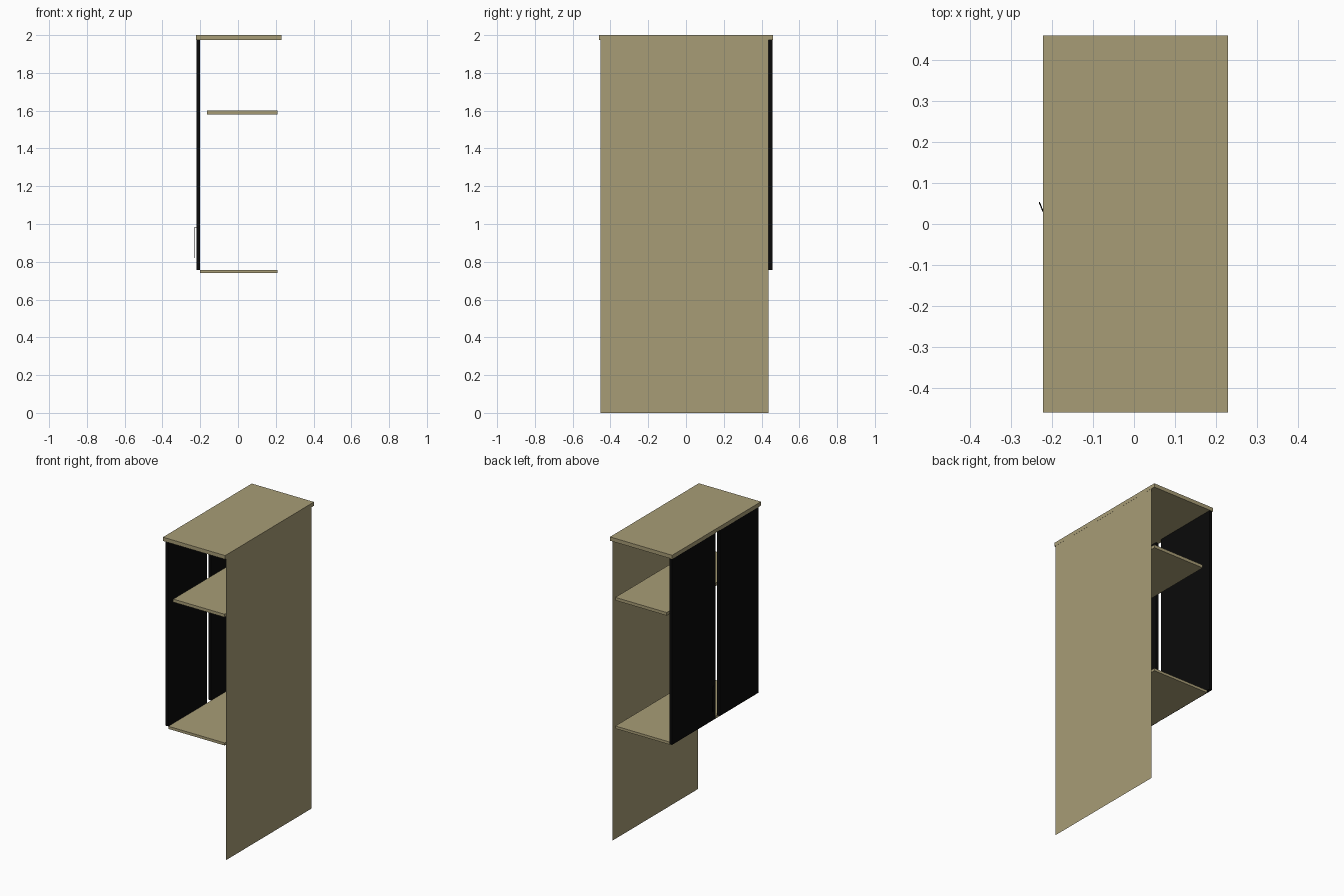
import bpy
from mathutils import Vector

default = bpy.data.objects.get("Cube")
if default:
    bpy.data.objects.remove(default, do_unlink=True)


def make_material(name, color):
    mat = bpy.data.materials.new(name)
    mat.use_nodes = True
    mat.diffuse_color = color
    mat.node_tree.nodes["Principled BSDF"].inputs["Base Color"].default_value = color
    return mat


tan = make_material("tan_wood", (0.39, 0.335, 0.182, 1))
black = make_material("black_lacquer", (0.003, 0.003, 0.003, 1))


def board(name, low, high, mat):
    """Box spanning two opposite corners."""
    low, high = Vector(low), Vector(high)
    bpy.ops.mesh.primitive_cube_add(size=1, location=(low + high) / 2)
    obj = bpy.context.object
    obj.name = name
    obj.scale = high - low
    bpy.ops.object.transform_apply(location=False, rotation=False, scale=True)
    obj.data.materials.append(mat)
    return obj


# Worktop and shelves
board("top_board", (-0.222, -0.46, 1.975), (0.229, 0.46, 2.0), tan)
board("upper_shelf", (-0.165, -0.435, 1.58), (0.208, 0.435, 1.6), tan)
board("lower_shelf", (-0.20, -0.435, 0.74), (0.208, 0.435, 0.757), tan)

# Tall thin panel: a single sheet standing on the floor
bpy.ops.mesh.primitive_plane_add(size=1, location=(0.2285, -0.008, 0.995),
                                 rotation=(0, 1.5707963, 0))
panel = bpy.context.object
panel.name = "tall_panel"
panel.scale = (1.99, 0.887, 1)
bpy.ops.object.transform_apply(location=False, rotation=True, scale=True)
panel.data.materials.append(tan)

# Two doors with a narrow gap between them
for name, y0, y1 in (("narrow_door", -0.437, -0.036), ("wide_door", 0.008, 0.457)):
    board(name, (-0.22, y0, 0.757), (-0.20, y1, 1.975), black)

# Thin slanted loop handle on the wide door
curve = bpy.data.curves.new("door_handle", "CURVE")
curve.dimensions = "3D"
curve.bevel_depth = 0.0015
curve.bevel_resolution = 1
curve.use_fill_caps = True
spline = curve.splines.new("POLY")
spline.points.add(3)
path = [(-0.220, 0.027, 0.82), (-0.231, 0.053, 0.82),
        (-0.231, 0.053, 0.98), (-0.220, 0.027, 0.98)]
for point, co in zip(spline.points, path):
    point.co = (*co, 1)
curve.materials.append(black)
handle = bpy.data.objects.new("door_handle", curve)
bpy.context.collection.objects.link(handle)
